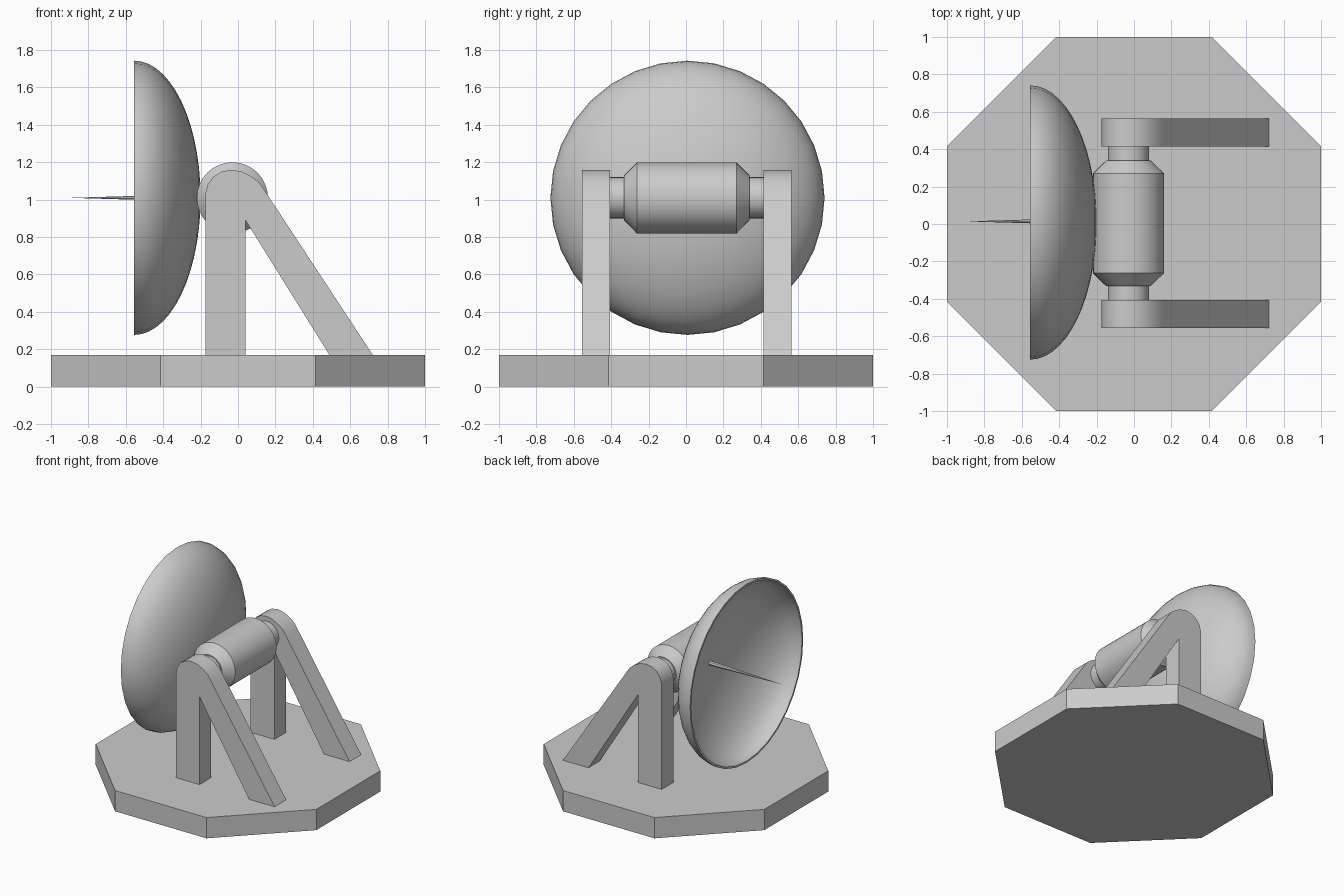
import bpy, bmesh
from math import sin, cos, pi, radians, sqrt

if "Cube" in bpy.data.objects:
    bpy.data.objects.remove(bpy.data.objects["Cube"])


def make_object(name, bm, smooth=None):
    bmesh.ops.remove_doubles(bm, verts=bm.verts, dist=1e-5)
    bmesh.ops.recalc_face_normals(bm, faces=bm.faces)
    mesh = bpy.data.meshes.new(name)
    bm.to_mesh(mesh)
    bm.free()
    obj = bpy.data.objects.new(name, mesh)
    bpy.context.collection.objects.link(obj)
    if smooth:
        bpy.ops.object.select_all(action='DESELECT')
        obj.select_set(True)
        bpy.context.view_layer.objects.active = obj
        bpy.ops.object.shade_smooth_by_angle(angle=radians(smooth))
    return obj


def prism(name, points, vec, smooth=None):
    """Extrude a flat outline along vec."""
    bm = bmesh.new()
    face = bm.faces.new([bm.verts.new(p) for p in points])
    ext = bmesh.ops.extrude_face_region(bm, geom=[face], use_keep_orig=True)
    moved = [g for g in ext["geom"] if isinstance(g, bmesh.types.BMVert)]
    bmesh.ops.translate(bm, verts=moved, vec=vec)
    return make_object(name, bm, smooth)


def lathe(name, profile, axis, centre, segments=32, smooth=35):
    """Revolve (distance along axis, radius) points about the x or y axis."""
    bm = bmesh.new()
    pts = [(a, 0, r) if axis == 'x' else (0, a, r) for a, r in profile]
    verts = [bm.verts.new(p) for p in pts]
    edges = [bm.edges.new(pair) for pair in zip(verts, verts[1:])]
    direction = (1, 0, 0) if axis == 'x' else (0, 1, 0)
    bmesh.ops.spin(bm, geom=verts + edges, cent=(0, 0, 0), axis=direction,
                   angle=2 * pi, steps=segments, use_merge=False)
    bmesh.ops.translate(bm, verts=bm.verts, vec=centre)
    return make_object(name, bm, smooth)


MID_Y, AXIS_Z = 0.008, 1.01

# Octagonal base slab
corner = 1 / cos(pi / 8)
prism("base", [(corner * cos(pi / 8 + i * pi / 4), corner * sin(pi / 8 + i * pi / 4), 0)
               for i in range(8)], (0, 0, 0.17))

# Two side supports: upright post and rear brace under a rounded top
outline = [(-0.175, 0.168), (-0.175, 1.03), (-0.162, 1.08), (-0.132, 1.123),
           (-0.088, 1.15), (-0.035, 1.16), (0.02, 1.15), (0.07, 1.125),
           (0.115, 1.09), (0.155, 1.03), (0.722, 0.168), (0.49, 0.168),
           (0.04, 0.89), (0.04, 0.168)]
for side, y in (("left", 0.41), ("right", -0.56)):
    prism(side + "_support", [(x, y + MID_Y * 0.6, z) for x, z in outline],
          (0, 0.15, 0), smooth=35)

# Pivot drum with tapered shoulders and necks
half = [(0.43, 0.0), (0.43, 0.11), (0.335, 0.11), (0.335, 0.12), (0.267, 0.19)]
drum = [(-a, r) for a, r in half] + [(a, r) for a, r in reversed(half)]
lathe("pivot_drum", drum, 'y', (-0.03, MID_Y * 0.5, AXIS_Z))

# Hollow dish: outer and inner half ellipsoids joined at the rim
N = 14
outer = [(0.355 * cos(pi / 2 * i / N), 0.733 * sin(pi / 2 * i / N)) for i in range(N + 1)]
inner = [(0.325 * cos(pi / 2 * i / N), 0.718 * sin(pi / 2 * i / N)) for i in range(N, -1, -1)]
lathe("dish", outer + inner, 'x', (-0.555, MID_Y, AXIS_Z))

# Antenna needle
lathe("antenna", [(-0.22, 0), (-0.22, 0.02), (-0.90, 0)], 'x',
      (0, MID_Y + 0.006, AXIS_Z), segments=8)
